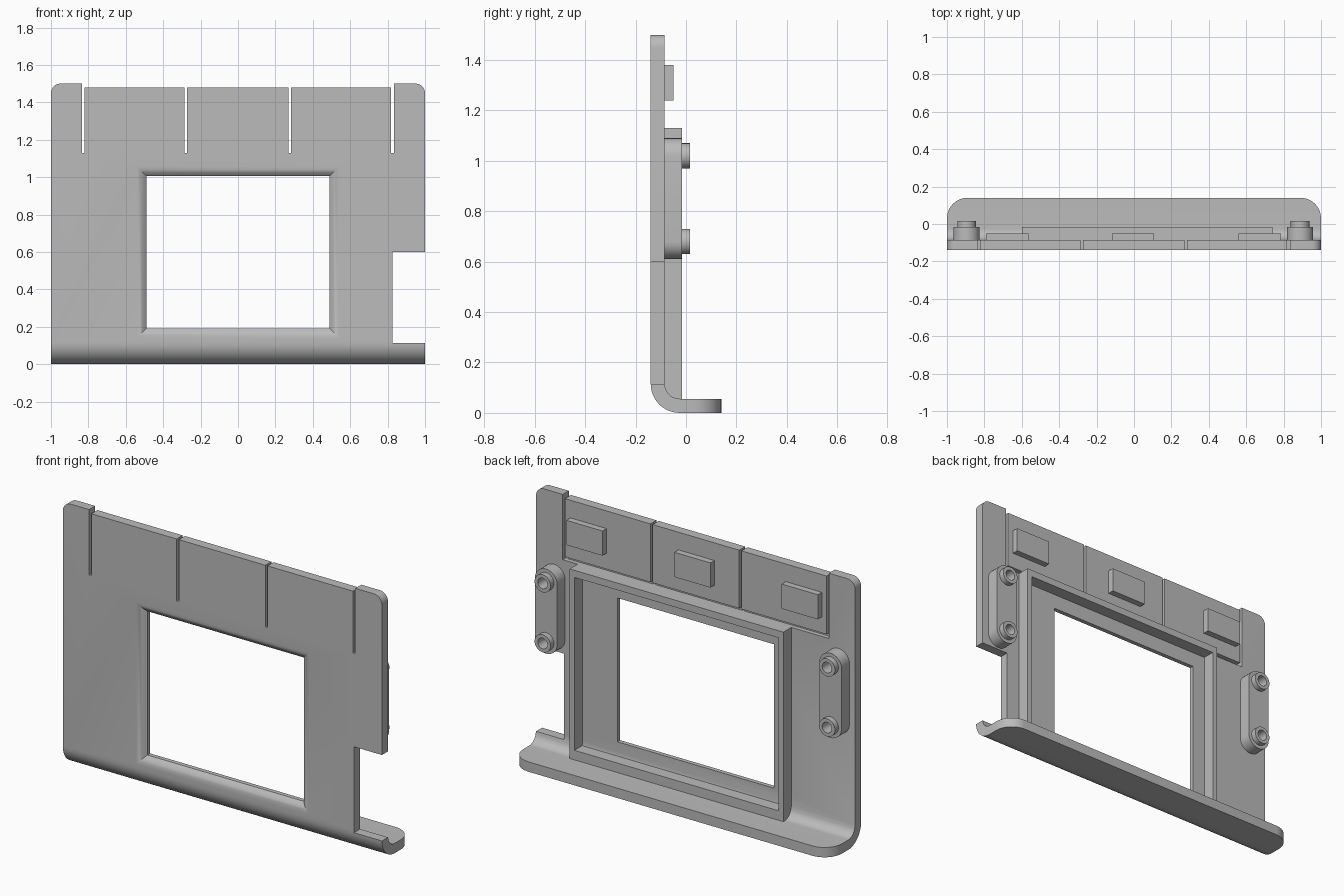
import bpy, bmesh, math
from math import sin, cos, pi

if "Cube" in bpy.data.objects:
    bpy.data.objects.remove(bpy.data.objects["Cube"])

grey = bpy.data.materials.new("plain_grey")
grey.use_nodes = True
colour = (0.5, 0.5, 0.5, 1)
grey.diffuse_color = colour
grey.node_tree.nodes["Principled BSDF"].inputs["Base Color"].default_value = colour

FRONT, BACK = -0.14, -0.086   # panel faces
RAISED = -0.015               # back of the raised parts
FOOT, DEPTH, HEIGHT = 0.056, 0.14, 1.5


def finish(name, bm):
    bmesh.ops.recalc_face_normals(bm, faces=bm.faces[:])
    mesh = bpy.data.meshes.new(name)
    bm.to_mesh(mesh)
    bm.free()
    mesh.materials.append(grey)
    obj = bpy.data.objects.new(name, mesh)
    bpy.context.collection.objects.link(obj)
    return obj


def loft(name, rings):
    """Skin a list of equal rings and cap both ends."""
    bm = bmesh.new()
    loops = [[bm.verts.new(p) for p in ring] for ring in rings]
    for a, b in zip(loops, loops[1:]):
        for i in range(len(a)):
            j = (i + 1) % len(a)
            bm.faces.new((a[i], a[j], b[j], b[i]))
    bm.faces.new(loops[0])
    bm.faces.new(loops[-1])
    return finish(name, bm)


def rect(x0, x1, z0, z1, y):
    return [(x0, y, z0), (x1, y, z0), (x1, y, z1), (x0, y, z1)]


def box(name, x0, x1, y0, y1, z0, z1):
    return loft(name, [rect(x0, x1, z0, z1, y) for y in (y0, y1)])


def cut(target, cutter):
    mod = target.modifiers.new("cut", 'BOOLEAN')
    mod.operation = 'DIFFERENCE'
    mod.solver = 'EXACT'
    mod.object = cutter
    cutter.hide_render = True
    bpy.context.view_layer.objects.active = target
    bpy.ops.object.modifier_apply(modifier=mod.name)
    bpy.data.objects.remove(cutter)


def smooth(obj):
    bpy.ops.object.select_all(action='DESELECT')
    obj.select_set(True)
    bpy.context.view_layer.objects.active = obj
    bpy.ops.object.shade_smooth_by_angle(angle=math.radians(30))


# Bent panel: upright sheet with a curved bend into the foot
def bend(radius, steps):
    cy, cz = FRONT + 0.115, 0.115
    return [(cy - radius * cos(a), cz - radius * sin(a)) for a in steps]


angles = [i * pi / 24 for i in range(13)]
profile = ([(FRONT, HEIGHT)] + bend(0.115, angles) + [(DEPTH, 0), (DEPTH, FOOT)]
           + bend(0.115 - FOOT, angles[::-1]) + [(BACK, HEIGHT)])
# keep the back of the bend flush with the back face
profile = [(BACK if abs(y - BACK) < 0.004 and z > 0.11 else y, z) for y, z in profile]
panel = loft("bent_panel", [[(x, y, z) for y, z in profile] for x in (-1, 1)])

# Rounded ears at the top and rounded foot corners
bm = bmesh.new()
bm.from_mesh(panel.data)
for axis, limit, width in ((2, HEIGHT, 0.05), (1, DEPTH, 0.11)):
    edges = [e for e in bm.edges
             if all(abs(v.co[axis] - limit) < 0.001 for v in e.verts)
             and abs(e.verts[0].co.x - e.verts[1].co.x) < 0.001]
    bmesh.ops.bevel(bm, geom=edges, offset=width, segments=8, profile=0.5,
                    affect='EDGES')
bm.to_mesh(panel.data)
bm.free()

# Window with a softly rounded front rim
rings = []
for t in (1.15, 1.0, 0.8, 0.6, 0.4, 0.2, 0.0):
    grow = 0.055 * min(t, 1)
    sink = 0.03 * (1 - min(t, 1)) ** 2 if t <= 1 else -0.05
    rings.append(rect(-0.49 - grow, 0.49 + grow, 0.19 - grow, 1.005 + grow,
                      FRONT - 0.0005 + sink))
rings.append(rect(-0.49, 0.49, 0.19, 1.005, 0.3))
cut(panel, loft("window_cutter", rings))

# Side notch, lowered middle top edge, slots and hinge groove
cut(panel, box("notch_cutter", 0.825, 1.2, -0.3, 0.3, 0.113, 0.6))
cut(panel, box("top_cutter", -0.828, 0.828, -0.3, 0, 1.48, 1.7))
for x in (-0.828, -0.28, 0.276, 0.826):
    cut(panel, box("slot_cutter", x - 0.007, x + 0.007, -0.3, 0, 1.13, 1.7))
cut(panel, box("groove_cutter", -0.828, 0.828, BACK - 0.025, 0, 1.13, 1.15))
smooth(panel)

# Raised frame around the window on the back
frame = box("back_frame", -0.6, 0.74, BACK - 0.004, RAISED, FOOT - 0.004, 1.13)
cut(frame, box("frame_cutter", -0.57, 0.71, -0.3, 0.3, 0.11, 1.09))

# Pads behind the three flexing keys
for name, x in (("right", -0.678), ("middle", -0.005), ("left", 0.672)):
    box(name + "_key_pad", x - 0.113, x + 0.113, BACK - 0.004, -0.05, 1.24, 1.38)


# Mounting plates with two hollow pegs each
def circle(x, z, r, y, n=32):
    return [(x + r * cos(2 * pi * i / n), y, z + r * sin(2 * pi * i / n))
            for i in range(n)]


def stadium(x, z0, z1, r, y, n=16):
    pts = []
    for start, z in ((0, z1 - r), (pi, z0 + r)):
        pts += [(x + r * cos(start + pi * i / n), y, z + r * sin(start + pi * i / n))
                for i in range(n + 1)]
    return pts


for side, x in (("left", 0.888), ("right", -0.895)):
    plate = loft(side + "_mount_plate",
                 [stadium(x, 0.61, 1.09, 0.07, y) for y in (BACK - 0.004, RAISED)])
    for level, z in (("lower", 0.68), ("upper", 1.02)):
        peg = loft(side + "_" + level + "_peg",
                   [circle(x, z, 0.05, y) for y in (RAISED - 0.004, 0.016)])
        for solid in (peg, plate):
            cut(solid, loft("bore_cutter", [circle(x, z, 0.03, y) for y in (-0.06, 0.1)]))
        smooth(peg)
    smooth(plate)
